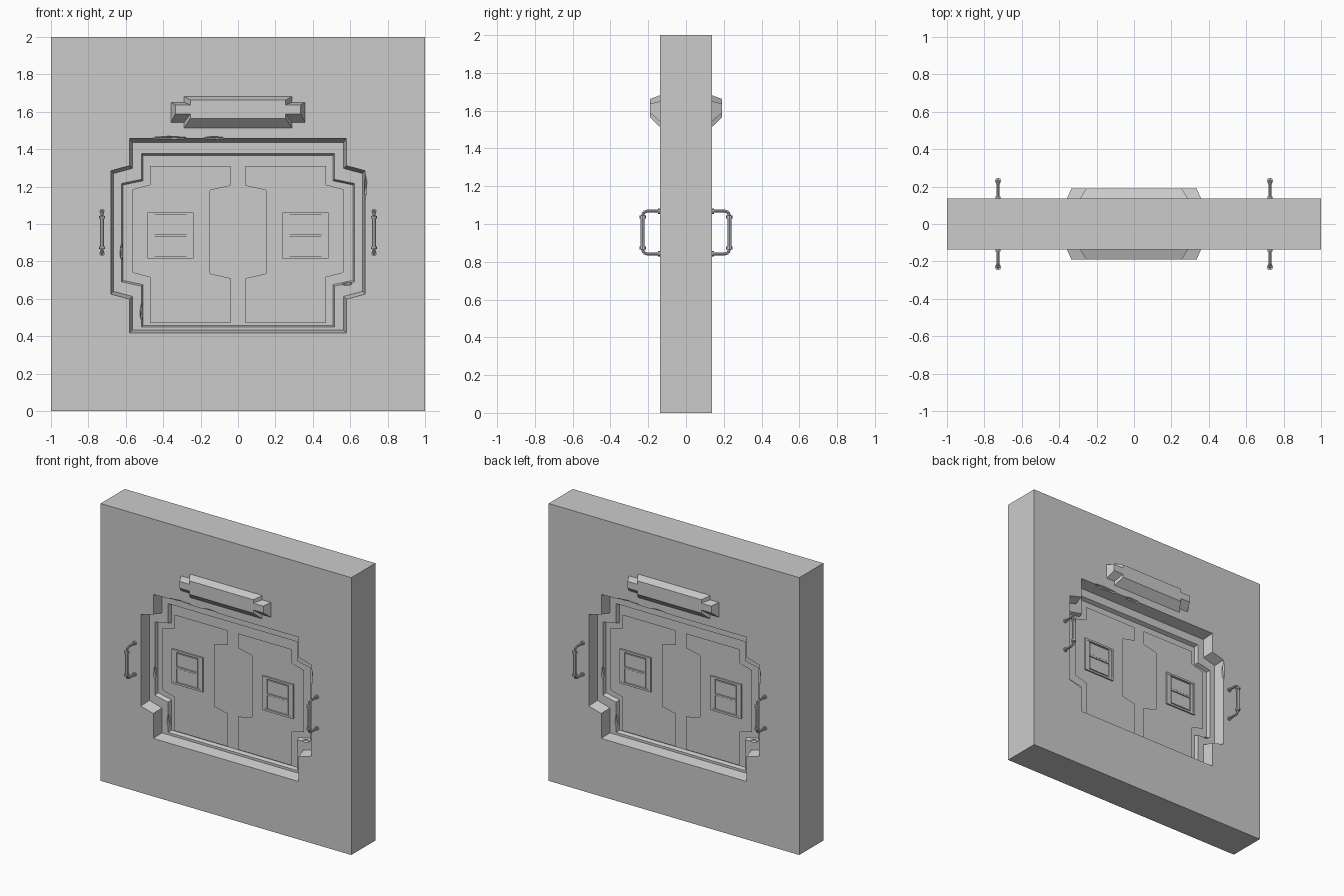
import bpy, bmesh, math
from mathutils import Matrix, Vector

if "Cube" in bpy.data.objects:
    bpy.data.objects.remove(bpy.data.objects["Cube"])

stone = bpy.data.materials.new("plain grey")
stone.use_nodes = True
GREY = (0.6, 0.6, 0.6, 1)
stone.diffuse_color = GREY
stone.node_tree.nodes["Principled BSDF"].inputs["Base Color"].default_value = GREY

# y of wall face, frame ledge, door back plane, raised leaf face, window front
WALL, LEDGE, DOOR, LEAF, WINDOW = -0.137, -0.06, -0.033, -0.055, -0.066


def finish(bm, name, mirror=False, smooth=False):
    """Copy onto the other side of x if wanted, repeat on the back, make the object."""
    bmesh.ops.recalc_face_normals(bm, faces=bm.faces)
    if mirror:
        new = bmesh.ops.duplicate(bm, geom=bm.verts[:] + bm.edges[:] + bm.faces[:])["geom"]
        verts = [g for g in new if isinstance(g, bmesh.types.BMVert)]
        bmesh.ops.scale(bm, vec=(-1, 1, 1), verts=verts)
        bmesh.ops.reverse_faces(bm, faces=[g for g in new if isinstance(g, bmesh.types.BMFace)])
    new = bmesh.ops.duplicate(bm, geom=bm.verts[:] + bm.edges[:] + bm.faces[:])["geom"]
    verts = [g for g in new if isinstance(g, bmesh.types.BMVert)]
    bmesh.ops.rotate(bm, cent=(0, 0, 0), matrix=Matrix.Rotation(math.pi, 3, "Z"), verts=verts)
    bmesh.ops.remove_doubles(bm, verts=bm.verts, dist=1e-5)
    me = bpy.data.meshes.new(name)
    bm.to_mesh(me)
    bm.free()
    me.materials.append(stone)
    ob = bpy.data.objects.new(name, me)
    bpy.context.collection.objects.link(ob)
    if smooth:
        bpy.context.view_layer.objects.active = ob
        ob.select_set(True)
        bpy.ops.object.shade_smooth_by_angle(angle=math.radians(40))
        ob.select_set(False)
    return ob


def ring(bm, points, y):
    return [bm.verts.new((x, y, z)) for x, z in points]


def bridge(bm, a, b):
    for i in range(len(a)):
        j = (i + 1) % len(a)
        bm.faces.new((a[i], a[j], b[j], b[i]))


def stepped(xi, xo, zb, z1, z2, zt, slant):
    """Rectangle with four notched corners."""
    half = [(xi, zb), (xi, z1 - slant), (xo, z1), (xo, z2), (xi, z2 + slant), (xi, zt)]
    return half + [(-x, z) for x, z in reversed(half)]


def box(bm, x0, x1, y0, y1, z0, z1):
    centre = Matrix.Translation(((x0 + x1) / 2, (y0 + y1) / 2, (z0 + z1) / 2))
    size = Matrix.Diagonal((x1 - x0, y1 - y0, z1 - z0, 1))
    bmesh.ops.create_cube(bm, size=1, matrix=centre @ size)


# Wall slab with the stepped recess
bm = bmesh.new()
square = [(1, 0), (1, 2), (-1, 2), (-1, 0)]
edge, middle = ring(bm, square, WALL), ring(bm, square, 0)
bridge(bm, edge, middle)
recess = [
    ring(bm, stepped(0.58, 0.68, 0.418, 0.625, 1.285, 1.458, 0.027), WALL),
    ring(bm, stepped(0.565, 0.665, 0.433, 0.64, 1.27, 1.437, 0.027), LEDGE),
    ring(bm, stepped(0.515, 0.622, 0.45, 0.69, 1.217, 1.378, 0.022), LEDGE),
    ring(bm, stepped(0.507, 0.614, 0.458, 0.698, 1.209, 1.366, 0.022), DOOR)]
for a, b in zip(recess, recess[1:]):
    bridge(bm, a, b)
bm.faces.new(recess[-1])
loops = [bm.edges.get((r[i], r[i - 1])) for r in (edge, recess[0]) for i in range(len(r))]
bmesh.ops.triangle_fill(bm, edges=loops, use_beauty=True)
wall = finish(bm, "wall")

# Chipped spots along the recess edges
bm = bmesh.new()
for x, y, z, length, upright in (
        (-0.37, WALL, 1.458, 0.11, False), (-0.13, WALL, 1.457, 0.07, False),
        (0.68, WALL, 1.2, 0.07, True), (-0.622, LEDGE, 0.85, 0.05, True),
        (-0.515, LEDGE, 0.53, 0.05, True), (0.58, LEDGE, 0.682, 0.035, False)):
    size = (0.01, 0.02, length, 1) if upright else (length, 0.02, 0.012, 1)
    bmesh.ops.create_icosphere(bm, subdivisions=1, radius=1,
                               matrix=Matrix.Translation((x, y, z)) @ Matrix.Diagonal(size))
chips = finish(bm, "chip_cutter")
chips.hide_render = True
chips.hide_viewport = True
cut = wall.modifiers.new("chips", "BOOLEAN")
cut.operation, cut.object, cut.solver = "DIFFERENCE", chips, "EXACT"

# Raised stepped door leaves with sloped borders
bm = bmesh.new()
leaf = [(0.04, 1.31), (0.04, 1.205), (0.15, 1.18), (0.15, 0.735), (0.04, 0.71), (0.04, 0.472),
        (0.47, 0.472), (0.47, 0.715), (0.565, 0.74), (0.565, 1.185), (0.47, 1.21), (0.47, 1.31)]
face = bm.faces.new(ring(bm, leaf, DOOR))
bm.normal_update()
bmesh.ops.inset_region(bm, faces=[face], thickness=0.018, use_even_offset=True)
for v in face.verts:
    v.co.y = LEAF
bmesh.ops.recalc_face_normals(bm, faces=bm.faces)
finish(bm, "door_leaves", mirror=True)

# Slatted windows
bm = bmesh.new()
x0, x1, z0, z1, t = 0.238, 0.484, 0.815, 1.062, 0.014
for z in (z0, z1 - t):
    box(bm, x0, x1, WINDOW, LEAF, z, z + t)
for x in (x0, x1 - t):
    box(bm, x, x + t, WINDOW, LEAF, z0 + t, z1 - t)
for x in (x0 + t, x1 - t - 0.024):
    box(bm, x, x + 0.024, WINDOW + 0.003, LEAF, z0 + t, z1 - t)
for z in (z0 + 0.022, 0.947):
    box(bm, x0 + 0.042, x1 - 0.042, WINDOW + 0.004, LEAF, z, z + 0.092)
box(bm, x0 + 0.038, x1 - 0.038, WINDOW, LEAF, 0.932, 0.943)
finish(bm, "window_frames", mirror=True)

# Sloped plaque above the door
bm = bmesh.new()
base = ring(bm, stepped(0.288, 0.358, 1.513, 1.543, 1.65, 1.682, 0), WALL)
top = ring(bm, stepped(0.255, 0.335, 1.565, 1.588, 1.637, 1.662, 0), -0.19)
bridge(bm, base, top)
bm.faces.new(top)
finish(bm, "sign_plaque")


# Pull handles beside the door
def rod(bm, a, b, r):
    a, b = Vector(a), Vector(b)
    turn = (b - a).to_track_quat("Z", "Y").to_matrix().to_4x4()
    bmesh.ops.create_cone(bm, cap_ends=True, segments=8, radius1=r, radius2=r,
                          depth=(b - a).length, matrix=Matrix.Translation((a + b) / 2) @ turn)


bm = bmesh.new()
HX, HY = 0.727, -0.23
for end, s in ((0.842, 1), (1.068, -1)):
    path = [(HX, WALL, end), (HX, HY + 0.022, end), (HX, HY + 0.006, end + s * 0.006),
            (HX, HY, end + s * 0.024)]
    for a, b in zip(path, path[1:]):
        rod(bm, a, b, 0.008)
    rod(bm, (HX, WALL, end), (HX, WALL - 0.01, end), 0.014)
    rod(bm, path[3], (HX, HY, end + s * 0.038), 0.017)
rod(bm, (HX, HY, 0.875), (HX, HY, 1.035), 0.011)
finish(bm, "pull_handles", mirror=True, smooth=True)
